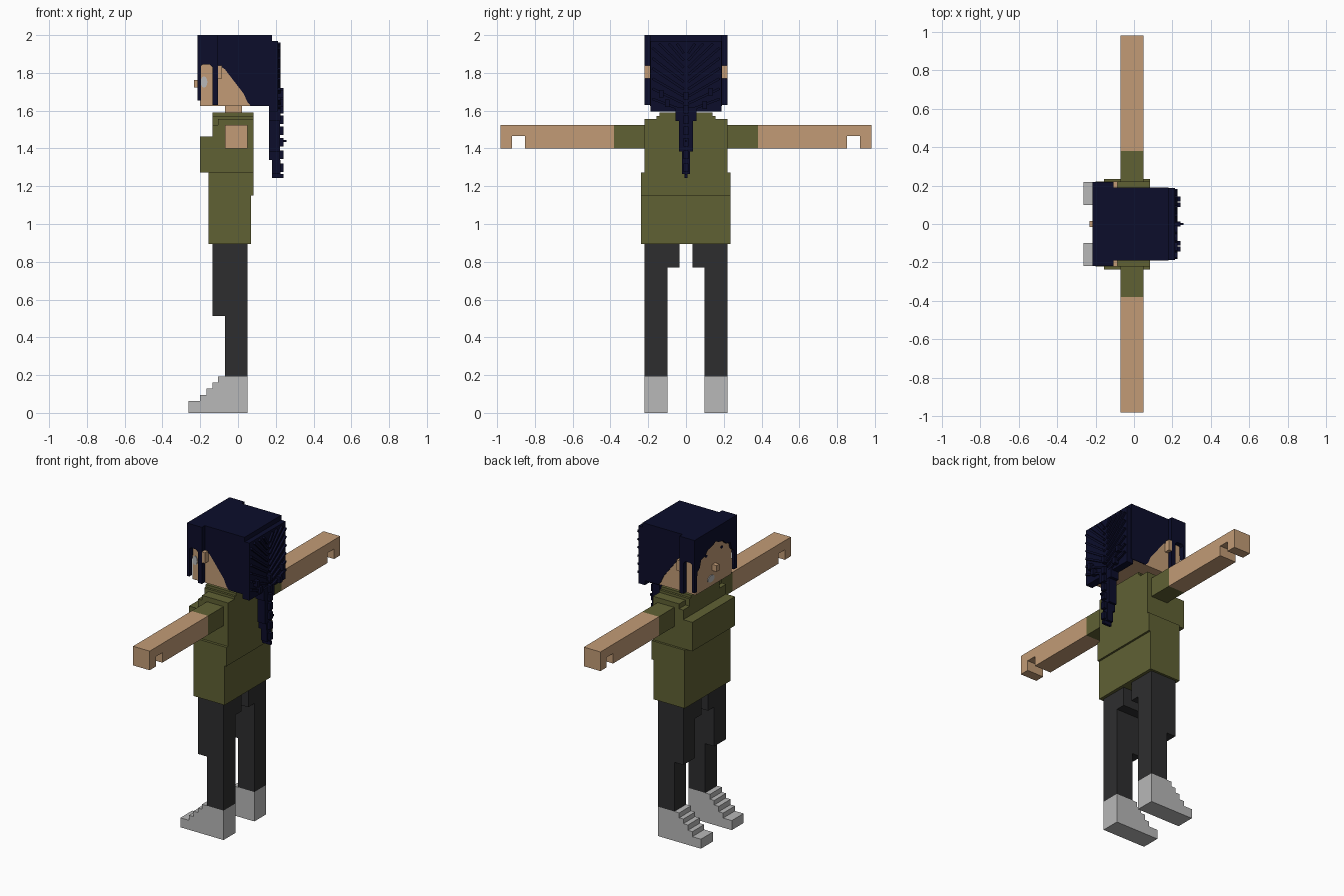
import bpy, bmesh, math
from mathutils import Matrix

cube = bpy.data.objects.get("Cube")
if cube:
    bpy.data.objects.remove(cube, do_unlink=True)


def material(name, rgb):
    m = bpy.data.materials.new(name)
    m.use_nodes = True
    m.diffuse_color = (*rgb, 1)
    m.node_tree.nodes["Principled BSDF"].inputs["Base Color"].default_value = (*rgb, 1)
    return m


NAVY = material("navy hair", (0.0035, 0.004, 0.024))
SKIN = material("tan skin", (0.54, 0.33, 0.18))
OLIVE = material("olive shirt", (0.117, 0.12, 0.034))
PANTS = material("charcoal trousers", (0.027, 0.027, 0.028))
SHOE = material("light grey", (0.48, 0.48, 0.48))


def finish(name, bm, mat):
    bmesh.ops.recalc_face_normals(bm, faces=bm.faces)
    me = bpy.data.meshes.new(name)
    bm.to_mesh(me)
    bm.free()
    me.materials.append(mat)
    ob = bpy.data.objects.new(name, me)
    bpy.context.collection.objects.link(ob)
    return ob


def add_box(bm, x0, x1, y0, y1, z0, z1):
    mat = (Matrix.Translation(((x0 + x1) / 2, (y0 + y1) / 2, (z0 + z1) / 2))
           @ Matrix.Diagonal((x1 - x0, y1 - y0, z1 - z0, 1)))
    bmesh.ops.create_cube(bm, size=1, matrix=mat)


def boxes(name, mat, *dims):
    bm = bmesh.new()
    for d in dims:
        add_box(bm, *d)
    return finish(name, bm, mat)


def prism(name, mat, pts, axis, a, b):
    """Extrude a profile: axis 'y' takes (x, z) points, axis 'x' takes (y, z)."""
    bm = bmesh.new()
    place = (lambda p, t: (p[0], t, p[1])) if axis == "y" else (lambda p, t: (t, p[0], p[1]))
    face = bm.faces.new([bm.verts.new(place(p, a)) for p in pts])
    ext = bmesh.ops.extrude_face_region(bm, geom=[face])
    verts = [v for v in ext["geom"] if isinstance(v, bmesh.types.BMVert)]
    bmesh.ops.translate(bm, verts=verts,
                        vec=(0, b - a, 0) if axis == "y" else (b - a, 0, 0))
    return finish(name, bm, mat)


# Limbs, shoes and side hair, once per side
shoe = [(.05, 0), (.05, .192), (-.105, .192), (-.105, .16), (-.135, .16), (-.135, .13),
        (-.168, .13), (-.168, .095), (-.2, .095), (-.2, .062), (-.262, .062), (-.262, 0)]
leg = [(-.07, .192), (.05, .192), (.05, .893), (-.135, .893), (-.135, .513), (-.07, .513)]
hip = [(-.135, .77), (.05, .77), (.05, .893), (-.135, .893)]
arm = [(.38, 1.4), (.853, 1.4), (.853, 1.465), (.92, 1.465), (.92, 1.4),
       (.983, 1.4), (.983, 1.525), (.38, 1.525)]
side_hair = [(-.105, 1.84), (-.07, 1.82), (-.02, 1.755), (.03, 1.69), (.05, 1.645),
             (.068, 1.625), (.18, 1.625), (.18, 1.995), (-.12, 1.995)]
front_side_hair = [(-.213, 2), (-.213, 1.655), (-.2, 1.655), (-.2, 1.835), (-.185, 1.845),
                   (-.15, 1.845), (-.135, 1.83), (-.135, 1.63), (-.107, 1.63), (-.107, 2)]
for s, side in ((1, "right"), (-1, "left")):
    prism(side + "_shoe", SHOE, shoe, "y", s * .098, s * .22)
    prism(side + "_leg", PANTS, leg, "y", s * .098, s * .22)
    prism(side + "_hip", PANTS, hip, "y", s * .098, s * .035)
    prism(side + "_arm", SKIN, [(s * y, z) for y, z in arm], "x", -.07, .05)
    ys = sorted((s * .2, s * .38))
    boxes(side + "_sleeve", OLIVE, (-.07, .05, *ys, 1.4, 1.525))
    prism(side + "_hair_side", NAVY, side_hair, "y", s * .18, s * .19)
    prism(side + "_front_hair_side", NAVY, front_side_hair, "y", s * .19, s * .22)
    ys = sorted((s * .18, s * .221))
    boxes(side + "_ear", SKIN, (-.107, -.085, *ys, 1.77, 1.84))

# Shirt in stacked blocks with stepped shoulders and collar
boxes("shirt_lower", OLIVE, (-.155, .07, -.238, .235, .893, 1.15),
      (-.155, .083, -.238, .235, 1.15, 1.273))
boxes("shirt_chest", OLIVE, (-.2, .083, -.221, .221, 1.273, 1.462))
boxes("shirt_shoulders", OLIVE, (-.135, .083, -.221, .221, 1.462, 1.525),
      (-.105, .083, -.221, .221, 1.525, 1.557),
      (-.135, .083, -.155, .155, 1.525, 1.573),
      (-.135, .083, -.14, .14, 1.573, 1.59))

# Head, neck and face details
boxes("neck", SKIN, (-.07, .022, -.05, .05, 1.58, 1.64))
boxes("head", SKIN, (-.2, .17, -.185, .185, 1.625, 1.93))
boxes("nose", SKIN, (-.232, -.195, -.015, .015, 1.722, 1.762))


def disc(name, mat, loc, rx, rz, axis):
    pts = [(loc[0] + rx * math.cos(i * math.tau / 12), loc[1] + rz * math.sin(i * math.tau / 12))
           for i in range(12)]
    t = -.2 if axis == "x" else -.185
    return prism(name, mat, pts, axis, t - .004, t + .002)


disc("mouth", SHOE, (.03, 1.675), .035, .022, "x")
disc("cheek_patch", SHOE, (-.18, 1.752), .018, .03, "y")
for y in (-.08, .08):
    disc("eye_mark", NAVY, (y, 1.84), .01, .008, "x")

# Crown and the arched fringe over the face
boxes("hair_crown", NAVY, (-.2, .18, -.19, .19, 1.9, 2), (-.2, -.107, -.2, .2, 1.9, 2))
arch = [(.195, 1.655), (.19, 1.78), (.165, 1.8), (.15, 1.845), (.11, 1.855), (.08, 1.885),
        (.03, 1.895), (.0, 1.91)]
inner = arch + [(-y, z) for y, z in reversed(arch[:-1])]
prism("fringe", NAVY, [(-.22, 2), (.22, 2), (.22, 1.655)] + inner + [(-.22, 1.655)],
      "x", -.215, -.197)

# Back hair slab with ridges fanning out from the middle
boxes("back_hair", NAVY, (.165, .213, -.188, .188, 1.595, 1.97))
bm = bmesh.new()
for s in (1, -1):
    for i in range(9):
        z0, slope = 1.60 + i * .038, .35 + .09 * i
        y1 = min(.178, (1.955 - z0) / slope)
        y0, z1 = .012, z0 + slope * y1
        length, ang = math.hypot(y1 - y0, z1 - z0), math.atan2(z1 - z0, y1 - y0)
        mat = (Matrix.Translation((.216, s * (y0 + y1) / 2, (z0 + z1) / 2))
               @ Matrix.Rotation(s * ang, 4, "X") @ Matrix.Diagonal((.02, length, .013, 1)))
        bmesh.ops.create_cube(bm, size=1, matrix=mat)
for y, z in ((.13, 1.7), (-.13, 1.69), (.1, 1.63), (-.1, 1.64), (0, 1.68)):
    add_box(bm, .21, .242, y - .012, y + .012, z - .02, z + .02)
finish("back_hair_ridges", bm, NAVY)

# Tapering ponytail with small tufts
boxes("ponytail", NAVY, (.165, .225, -.055, .055, 1.545, 1.62),
      (.165, .222, -.036, .036, 1.385, 1.545),
      (.165, .222, -.022, .022, 1.34, 1.385),
      (.18, .225, -.022, .022, 1.265, 1.34),
      (.18, .24, -.008, .008, 1.243, 1.265))
boxes("ponytail_tufts", NAVY,
      *[(.21, .242, -.014, .014, z, z + .045) for z in (1.275, 1.345, 1.41, 1.47, 1.53, 1.585)],
      (.21, .257, -.006, .006, 1.433, 1.445))
